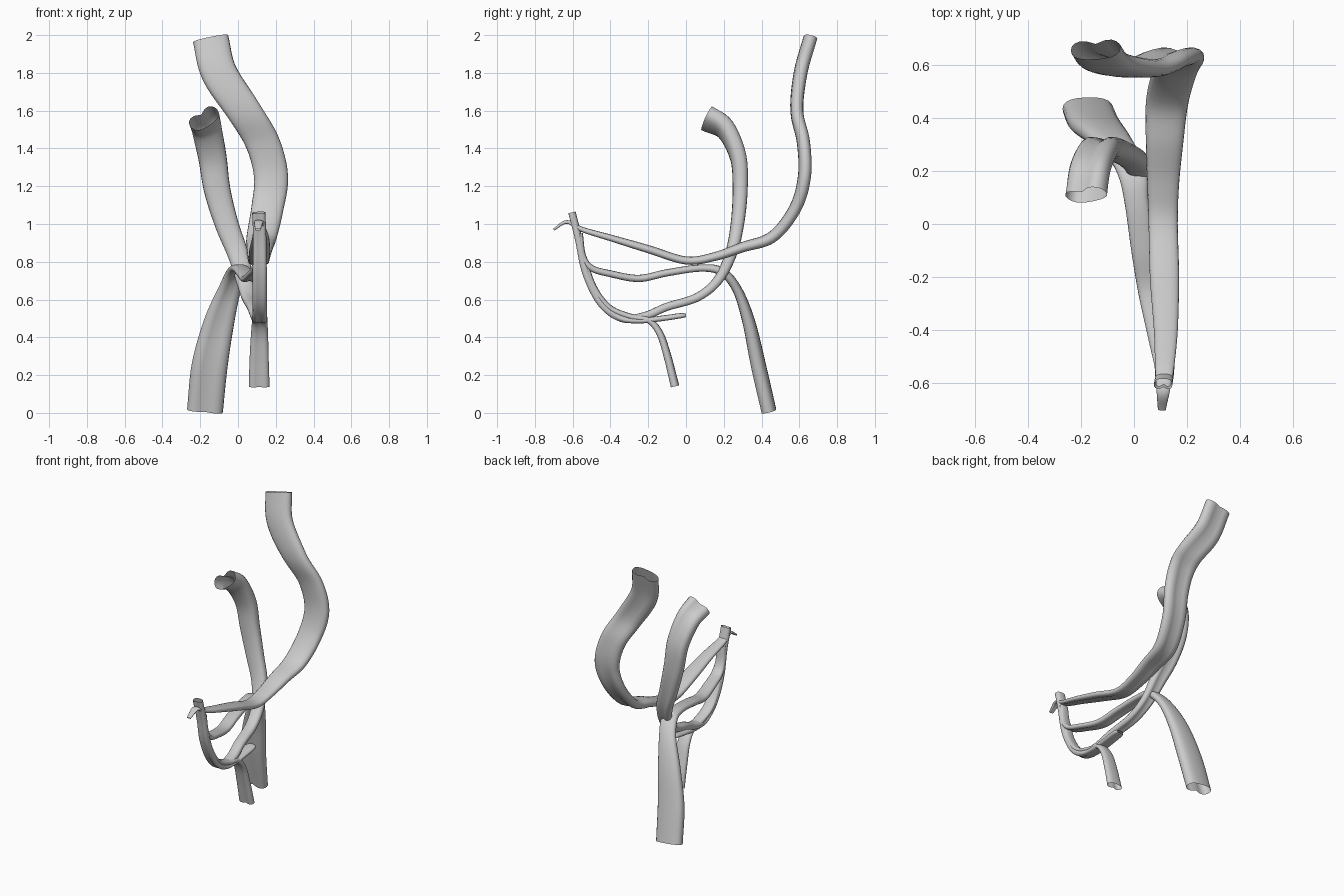
import bpy
import math
from mathutils import Vector

cube = bpy.data.objects.get("Cube")
if cube:
    bpy.data.objects.remove(cube, do_unlink=True)

grey = bpy.data.materials.new("plain grey")
grey.use_nodes = True
colour = (0.6, 0.6, 0.6, 1)
grey.diffuse_color = colour
grey.node_tree.nodes["Principled BSDF"].inputs["Base Color"].default_value = colour

SIDES = 20
STEPS = 6


def spline(points):
    """Pass a smooth path through points of (x, y, z, width)."""
    pts = [Vector(p) for p in points]
    pts = [pts[0] * 2 - pts[1]] + pts + [pts[-1] * 2 - pts[-2]]
    path = []
    for a, b, c, d in zip(pts, pts[1:], pts[2:], pts[3:]):
        for i in range(STEPS):
            t = i / STEPS
            path.append(b + (c - a) * (t / 2)
                        + (a * 2 - b * 5 + c * 4 - d) * (t * t / 2)
                        + (b * 3 - a - c * 3 + d) * (t ** 3 / 2))
    path.append(pts[-2])
    return path


def section():
    """Flattened, rounded outline with a shallow groove along one face."""
    outline = []
    for i in range(SIDES):
        a = math.tau * i / SIDES
        u = math.copysign(abs(math.cos(a)) ** 0.8, math.cos(a))
        v = math.copysign(abs(math.sin(a)) ** 0.8, math.sin(a))
        if v < 0:
            v *= 1 - 0.5 * math.exp(-(u / 0.35) ** 2)
        outline.append((u / 2, v / 2))
    return outline


def strand(name, points, flatness, start_tilt=0):
    """Sweep the open-ended section along a path, keeping it broad across x."""
    path = spline(points)
    centres = [p.to_3d() for p in path]
    last = len(path) - 1
    verts, faces = [], []
    for i, c in enumerate(centres):
        tangent = (centres[min(i + 1, last)] - centres[max(i - 1, 0)]).normalized()
        tilt = start_tilt * max(0, 1 - i / (3 * STEPS))
        across = Vector((1, 0, tilt))
        across = (across - tangent * across.dot(tangent)).normalized()
        normal = tangent.cross(across)
        width = path[i][3]
        for u, v in section():
            verts.append(c + across * u * width + normal * v * width * flatness)
    for i in range(last):
        for j in range(SIDES):
            k = (j + 1) % SIDES
            faces.append((i * SIDES + j, i * SIDES + k,
                          (i + 1) * SIDES + k, (i + 1) * SIDES + j))
    mesh = bpy.data.meshes.new(name)
    mesh.from_pydata(verts, [], faces)
    mesh.materials.append(grey)
    mesh.shade_smooth()
    obj = bpy.data.objects.new(name, mesh)
    bpy.context.collection.objects.link(obj)
    return obj


# Tall band, sweeping down and forward to a hooked tip
strand("tall_band", [
    (-.145, .66, 1.98, .19), (-.1, .61, 1.8, .19), (.03, .59, 1.6, .18),
    (.13, .625, 1.43, .18), (.175, .63, 1.25, .18), (.155, .58, 1.08, .17),
    (.125, .46, .93, .16), (.115, .3, .875, .14), (.11, .15, .825, .12),
    (.11, 0, .805, .11), (.115, -.2, .865, .11), (.12, -.4, .925, .09),
    (.115, -.55, .97, .07), (.11, -.63, 1.01, .05), (.105, -.7, .97, .03),
], .42)

# Middle band, curling over at the top and looping up at the front
strand("middle_band", [
    (-.18, .11, 1.56, .17), (-.165, .21, 1.5, .16), (-.135, .28, 1.35, .15),
    (-.11, .29, 1.18, .14), (-.06, .275, 1, .125), (0, .24, .84, .11),
    (.035, .17, .7, .09), (.06, .06, .61, .08), (.085, -.1, .56, .075),
    (.105, -.22, .51, .075), (.115, -.34, .5, .075), (.115, -.45, .58, .075),
    (.115, -.53, .74, .075), (.115, -.57, .92, .07), (.11, -.605, 1.06, .07),
], .62, start_tilt=.8)

# Rear leg, bending forward into the middle of the loop
strand("rear_leg", [
    (-.175, .435, .01, .19), (-.15, .38, .25, .19), (-.1, .33, .48, .16),
    (-.045, .27, .65, .12), (-.005, .19, .745, .11), (.01, .08, .765, .09),
    (.035, -.1, .74, .09), (.06, -.25, .71, .09), (.09, -.4, .735, .085),
    (.11, -.5, .765, .08), (.115, -.545, .83, .07), (.115, -.56, .95, .06),
], .46)

# Front leg, running up the inside of the loop
strand("front_leg", [
    (.112, -.06, .14, .11), (.112, -.1, .3, .1), (.114, -.14, .42, .09),
    (.115, -.2, .49, .08), (.115, -.3, .51, .075), (.115, -.41, .56, .075),
    (.115, -.49, .67, .07), (.115, -.54, .82, .06),
], .45)

# Short stub, trailing back from the bottom of the loop
strand("short_stub", [
    (.115, 0, .515, .05), (.115, -.03, .513, .075), (.115, -.12, .5, .08),
    (.115, -.25, .487, .08), (.115, -.36, .505, .08), (.115, -.46, .6, .07),
    (.115, -.53, .75, .06),
], .4)
